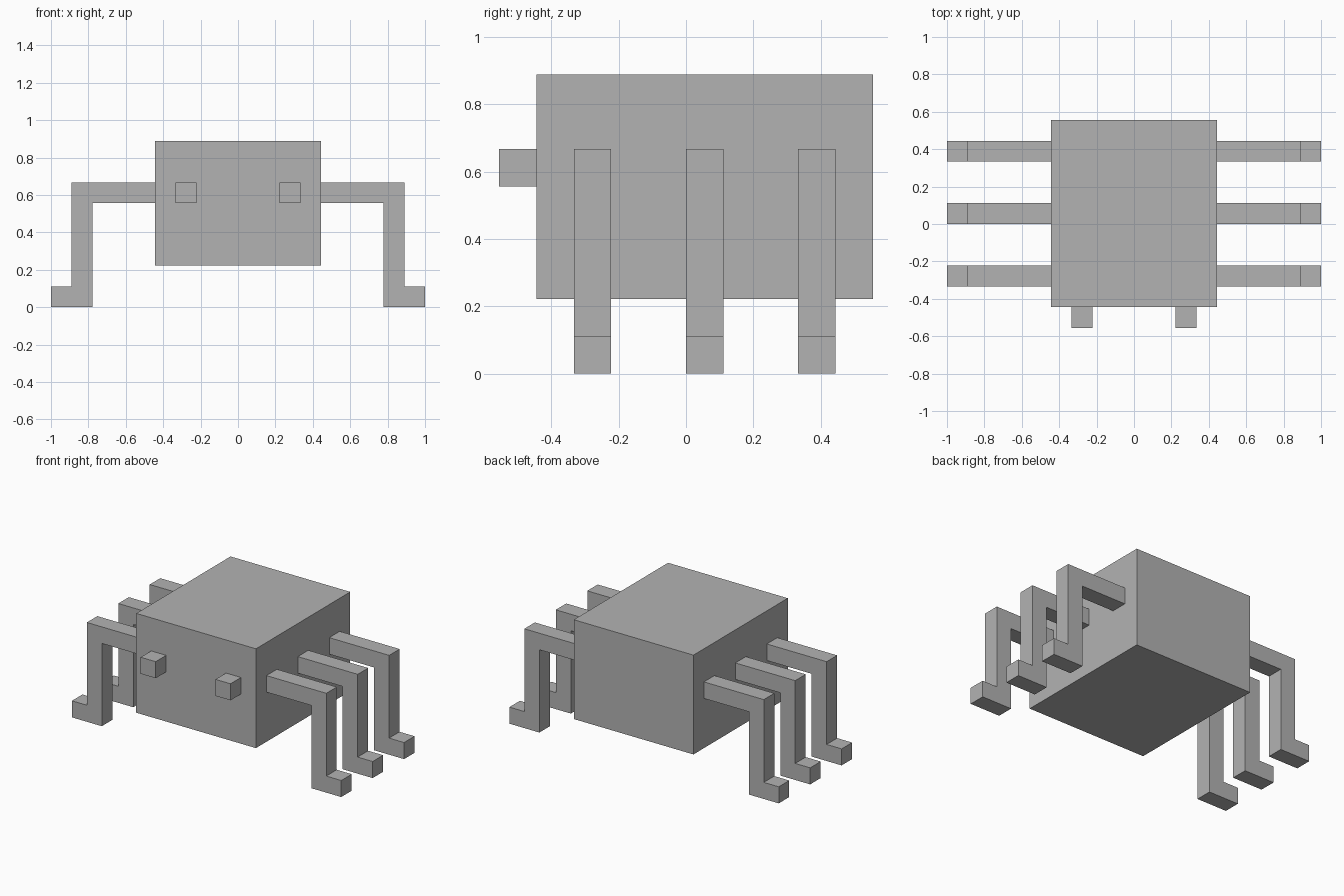
import bpy
import bmesh

U = 1 / 9  # modelling unit: the thickness of a leg

cube = bpy.data.objects.get("Cube")
if cube:
    bpy.data.objects.remove(cube, do_unlink=True)

GREY = (0.45, 0.45, 0.45, 1.0)
grey = bpy.data.materials.new("plain_grey")
grey.use_nodes = True
grey.diffuse_color = GREY
grey.node_tree.nodes["Principled BSDF"].inputs["Base Color"].default_value = GREY


def extrude_profile(name, points, y0, y1):
    """Extrude an x-z outline, in units, from y0 to y1."""
    bm = bmesh.new()
    face = bm.faces.new([bm.verts.new((x * U, y0 * U, z * U)) for x, z in points])
    result = bmesh.ops.extrude_face_region(bm, geom=[face])
    moved = [v for v in result["geom"] if isinstance(v, bmesh.types.BMVert)]
    bmesh.ops.translate(bm, verts=moved, vec=(0, (y1 - y0) * U, 0))
    bmesh.ops.recalc_face_normals(bm, faces=bm.faces)
    mesh = bpy.data.meshes.new(name)
    bm.to_mesh(mesh)
    bm.free()
    mesh.materials.append(grey)
    obj = bpy.data.objects.new(name, mesh)
    bpy.context.collection.objects.link(obj)
    return obj


def box(x0, x1, z0, z1):
    return [(x0, z0), (x1, z0), (x1, z1), (x0, z1)]


# Body
extrude_profile("body", box(-4, 4, 2, 8), -4, 5)

# Stepped leg outline: arm, shin and foot
LEG = [(4, 5), (7, 5), (7, 0), (9, 0), (9, 1), (8, 1), (8, 6), (4, 6)]

for side, s in (("left", 1), ("right", -1)):
    # Eye
    extrude_profile(f"{side}_eye", [(s * x, z) for x, z in box(2, 3, 5, 6)], -5, -4)
    # Three legs on each side
    for place, y in (("front", -3), ("middle", 0), ("back", 3)):
        extrude_profile(f"{side}_{place}_leg", [(s * x, z) for x, z in LEG], y, y + 1)
